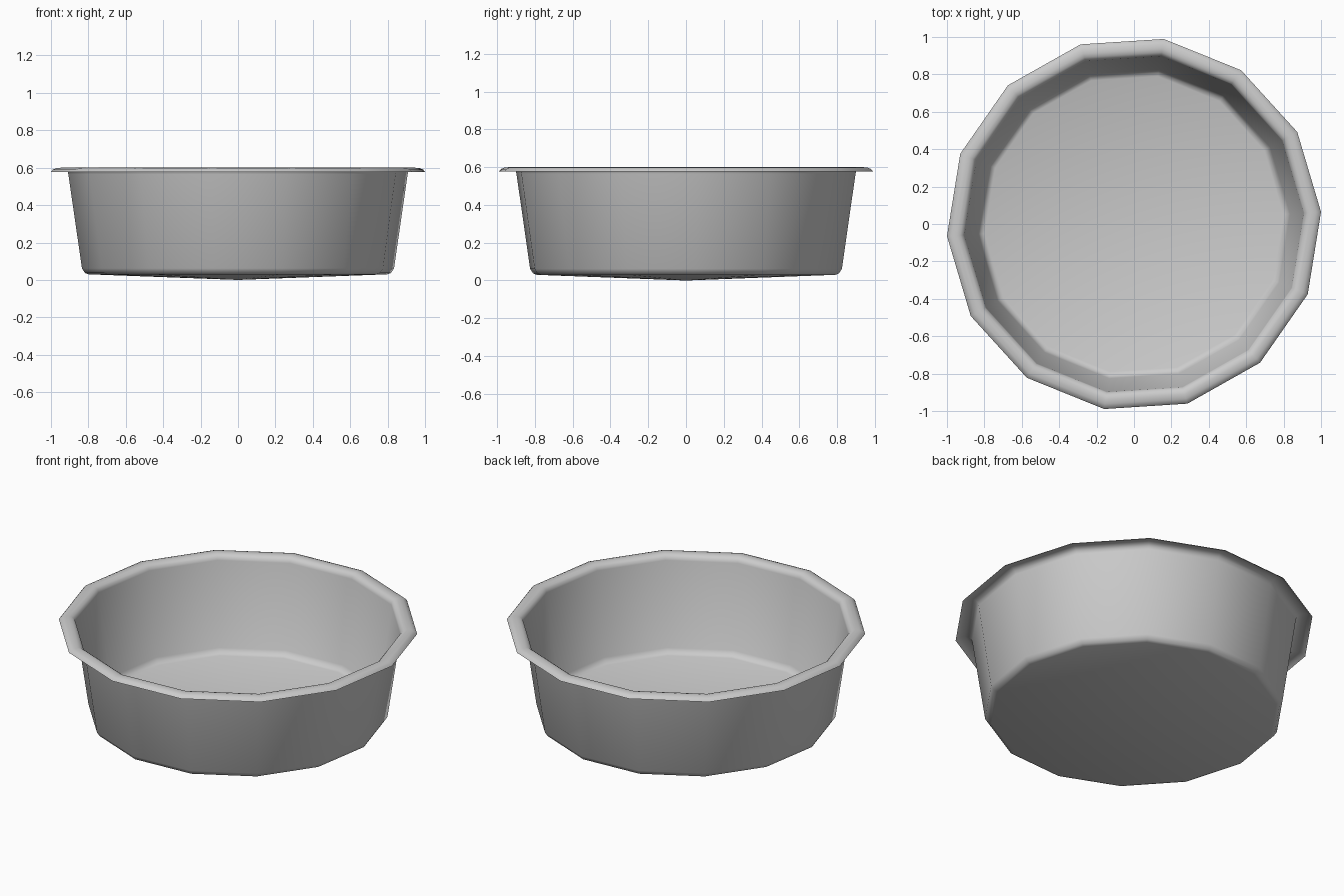
import bpy, bmesh, math

if "Cube" in bpy.data.objects:
    bpy.data.objects.remove(bpy.data.objects["Cube"])

SIDES = 14
TURN = math.radians(3.7)

# Half profile (radius, height): base edge, wall, rolled rim
PROFILE = [(0.80, 0.03), (0.82, 0.037), (0.836, 0.062), (0.909, 0.565),
           (0.914, 0.583), (0.93, 0.595), (0.95, 0.6), (0.975, 0.597),
           (0.992, 0.59), (1.002, 0.578)]

bm = bmesh.new()


def ring(radius, z):
    return [bm.verts.new((radius * math.cos(TURN + math.tau * i / SIDES),
                          radius * math.sin(TURN + math.tau * i / SIDES), z))
            for i in range(SIDES)]


rings = [ring(r, z) for r, z in PROFILE]

# Slightly sagging base
centre = bm.verts.new((0, 0, 0))
for i in range(SIDES):
    bm.faces.new((centre, rings[0][(i + 1) % SIDES], rings[0][i]))

# Wall and rim
for low, high in zip(rings, rings[1:]):
    for i in range(SIDES):
        j = (i + 1) % SIDES
        bm.faces.new((low[i], low[j], high[j], high[i]))

for face in bm.faces:
    face.smooth = True

mesh = bpy.data.meshes.new("round_pan")
bm.to_mesh(mesh)
bm.free()
pan = bpy.data.objects.new("round_pan", mesh)
bpy.context.collection.objects.link(pan)
